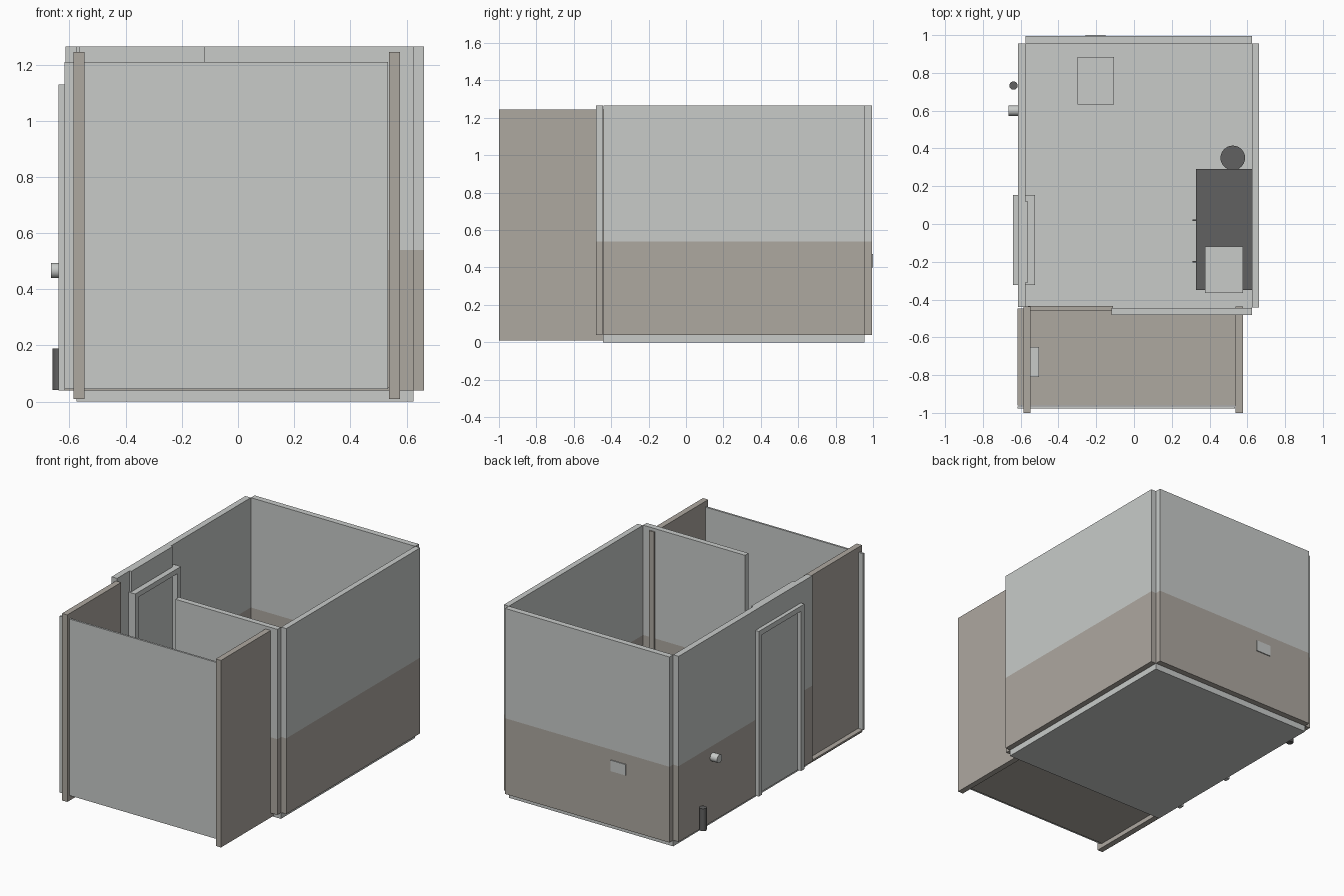
import bpy, bmesh, math
from mathutils import Vector, Matrix

if "Cube" in bpy.data.objects:
    bpy.data.objects.remove(bpy.data.objects["Cube"])


def material(name, rgb):
    m = bpy.data.materials.new(name)
    m.diffuse_color = (*rgb, 1)
    m.use_nodes = True
    m.node_tree.nodes["Principled BSDF"].inputs["Base Color"].default_value = m.diffuse_color
    return m


LIGHT = material("light_grey", (0.578, 0.597, 0.584))
TAUPE = material("taupe", (0.423, 0.392, 0.352))
DARK = material("dark_grey", (0.12, 0.12, 0.12))
DADO = 0.54  # height where the walls change colour


def finish(name, bm, mats):
    me = bpy.data.meshes.new(name)
    bm.to_mesh(me)
    bm.free()
    for m in mats:
        me.materials.append(m)
    ob = bpy.data.objects.new(name, me)
    bpy.context.collection.objects.link(ob)
    return ob


def add_box(bm, x, y, z):
    size = Vector((x[1] - x[0], y[1] - y[0], z[1] - z[0]))
    mid = Vector((sum(x) / 2, sum(y) / 2, sum(z) / 2))
    bmesh.ops.create_cube(bm, size=1, matrix=Matrix.Translation(mid) @ Matrix.Diagonal((*size, 1)))


def box(name, x, y, z, mat):
    bm = bmesh.new()
    add_box(bm, x, y, z)
    return finish(name, bm, [mat])


def wall(name, x, y):
    """Two-tone wall, taupe below the dado line."""
    bm = bmesh.new()
    add_box(bm, x, y, (0.04, 1.265))
    bmesh.ops.bisect_plane(bm, geom=bm.verts[:] + bm.edges[:] + bm.faces[:],
                           plane_co=(0, 0, DADO), plane_no=(0, 0, 1))
    for f in bm.faces:
        f.material_index = 1 if f.calc_center_median().z < DADO - 0.01 else 0
    return finish(name, bm, [LIGHT, TAUPE])


def cylinder(name, centre, radius, depth, mat, along_x=False):
    bm = bmesh.new()
    m = Matrix.Translation(centre)
    if along_x:
        m = m @ Matrix.Rotation(math.pi / 2, 4, 'Y')
    bmesh.ops.create_cone(bm, cap_ends=True, segments=32, radius1=radius, radius2=radius,
                          depth=depth, matrix=m)
    for f in bm.faces:
        f.smooth = len(f.verts) == 4
    for e in bm.edges:
        e.smooth = all(len(f.verts) == 4 for f in e.link_faces)
    return finish(name, bm, [mat])


# Main room: floor slab and walls
box("room_floor", (-0.575, 0.625), (-0.445, 0.955), (0, 0.045), LIGHT)
wall("back_wall", (-0.575, 0.625), (0.955, 0.994))
wall("right_wall", (0.625, 0.662), (-0.442, 0.955))
wall("front_wall", (-0.12, 0.625), (-0.482, -0.445))
wall("left_wall_rear", (-0.615, -0.575), (0.12, 0.955))
wall("left_wall_front", (-0.615, -0.575), (-0.44, -0.31))

# Door panel and its frame in the left wall
box("door_panel", (-0.614, -0.562), (-0.31, 0.12), (0.04, 1.265), LIGHT)
bm = bmesh.new()
for y in ((-0.322, -0.288), (0.12, 0.154)):
    add_box(bm, (-0.64, -0.525), y, (0.04, 1.13))
add_box(bm, (-0.64, -0.525), (-0.288, 0.12), (1.096, 1.13))
finish("door_frame", bm, [LIGHT])

# Porch: deck, threshold, side slabs and front screen
box("porch_deck", (-0.618, 0.538), (-0.96, -0.448), (0.039, 0.05), TAUPE)
box("threshold", (-0.56, -0.11), (-0.458, -0.433), (0.046, 0.065), TAUPE)
for side, x in (("left", (-0.585, -0.547)), ("right", (0.538, 0.576))):
    box("porch_slab_" + side, x, (-1, -0.437), (0.01, 1.245), TAUPE)
box("porch_front_screen", (-0.618, 0.535), (-0.978, -0.965), (0.045, 1.21), LIGHT)
box("porch_wall_box", (-0.547, -0.503), (-0.81, -0.65), (0.40, 0.50), LIGHT)

# Furnishings in the room
box("counter", (0.327, 0.625), (-0.35, 0.29), (0.045, 0.47), DARK)
box("basin", (0.376, 0.578), (-0.365, -0.12), (0.45, 0.49), LIGHT)
for i, y in enumerate((-0.20, 0.02)):
    box("counter_knob_%d" % i, (0.31, 0.327), (y - 0.005, y + 0.005), (0.38, 0.39), DARK)
cylinder("bin", (0.523, 0.35, 0.195), 0.065, 0.30, DARK)
box("low_seat", (-0.298, -0.107), (0.632, 0.885), (0.045, 0.26), LIGHT)

# Outside fittings
box("back_vent_plate", (-0.258, -0.15), (0.992, 1.0), (0.40, 0.472), LIGHT)
cylinder("vent_pipe", (-0.638, 0.60, 0.467), 0.027, 0.055, LIGHT, along_x=True)
cylinder("drain_pipe", (-0.638, 0.733, 0.116), 0.022, 0.148, DARK)
